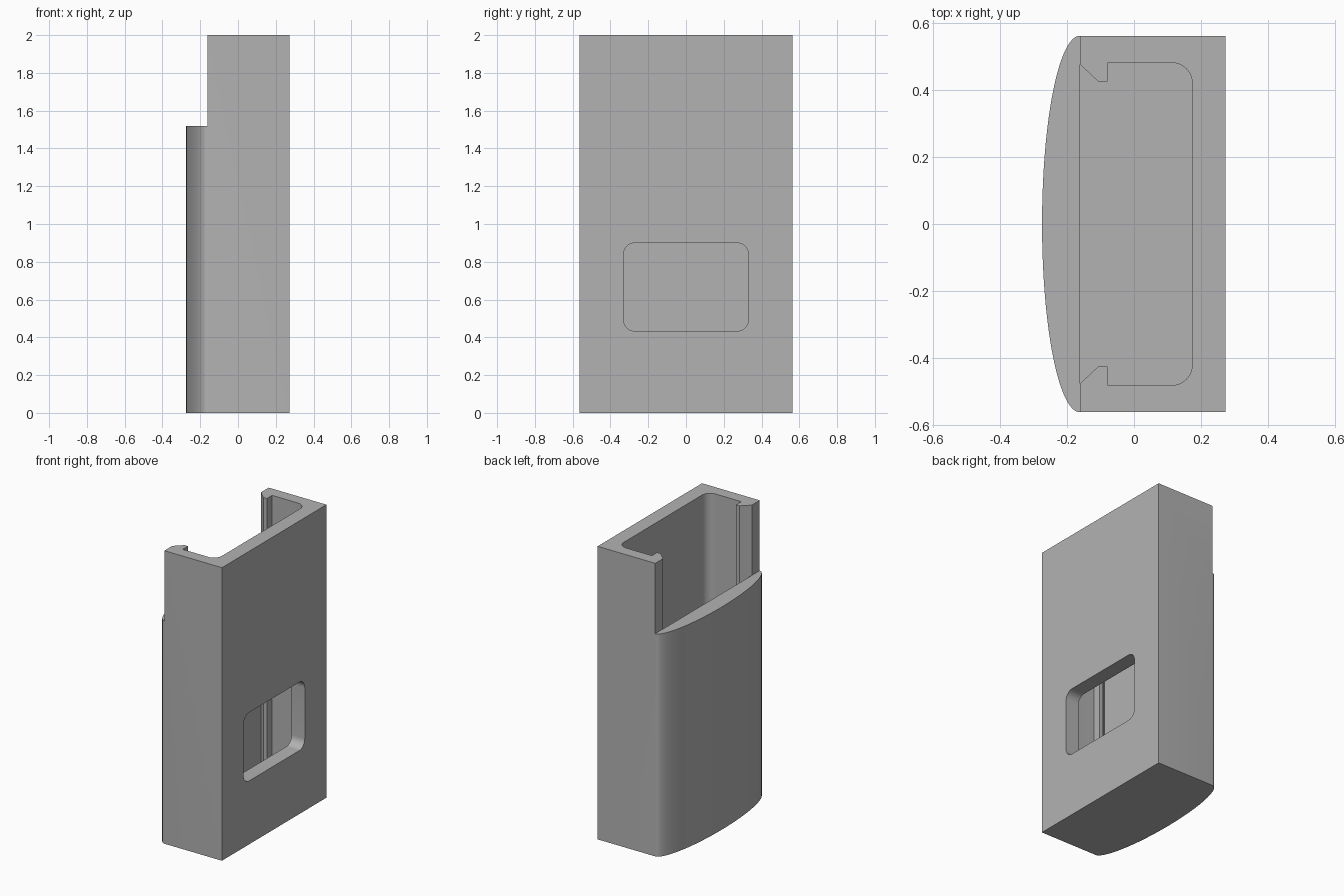
import bpy, bmesh
from math import sin, cos, pi, radians
from mathutils import Matrix, Vector

cube = bpy.data.objects.get("Cube")
if cube:
    bpy.data.objects.remove(cube, do_unlink=True)

grey = bpy.data.materials.new("plain grey")
grey.use_nodes = True
COLOUR = (0.45, 0.45, 0.45, 1)
grey.diffuse_color = COLOUR
grey.node_tree.nodes["Principled BSDF"].inputs["Base Color"].default_value = COLOUR

BACK, SPLIT, BULGE = 0.273, -0.162, 0.113   # x of back, of cover seam, cover depth
HALF, HEIGHT, COVER_TOP, FLOOR = 0.563, 2.0, 1.52, 0.1


def arc(cx, cy, rx, ry, start, end, steps):
    """Points along an elliptical arc, angles in degrees."""
    angles = [radians(start + (end - start) * i / steps) for i in range(steps + 1)]
    return [(cx + rx * cos(a), cy + ry * sin(a)) for a in angles]


def prism(name, profile, low, high, along_x=False):
    """Extrude a profile along z, or a (y, z) profile along x."""
    bm = bmesh.new()
    place = (lambda p, q: (low, p, q)) if along_x else (lambda p, q: (p, q, low))
    face = bm.faces.new([bm.verts.new(place(p, q)) for p, q in profile])
    top = bmesh.ops.extrude_face_region(bm, geom=[face])["geom"]
    step = Vector((high - low, 0, 0) if along_x else (0, 0, high - low))
    bmesh.ops.translate(bm, vec=step, verts=[v for v in top if isinstance(v, bmesh.types.BMVert)])
    bmesh.ops.recalc_face_normals(bm, faces=bm.faces)
    mesh = bpy.data.meshes.new(name)
    bm.to_mesh(mesh)
    bm.free()
    mesh.materials.append(grey)
    obj = bpy.data.objects.new(name, mesh)
    bpy.context.collection.objects.link(obj)
    return obj


# Case: square back, bowed front
case = prism("case", [(BACK, -HALF), (BACK, HALF)]
             + arc(SPLIT, 0, BULGE, HALF, 90, 270, 64), 0, HEIGHT)

# Pocket with rounded back corners and a hooked lip on each side
R = 0.06
half = [(SPLIT, 0.478), (-0.107, 0.426), (-0.08, 0.426), (-0.08, 0.482)]
half += arc(0.174 - R, 0.482 - R, R, R, 90, 0, 10)
pocket = prism("pocket_cutter", half + [(x, -y) for x, y in reversed(half)], FLOOR, HEIGHT + 0.2)

# Open space above the shorter front cover
notch = prism("notch_cutter", [(-0.5, -1), (SPLIT, -1), (SPLIT, 1), (-0.5, 1)],
              COVER_TOP, HEIGHT + 0.2)

# Rounded window through the back wall
WY, LOW, HIGH = 0.33, 0.433, 0.9
outline = []
for cy, cz, start in [(WY - R, HIGH - R, 0), (R - WY, HIGH - R, 90),
                      (R - WY, LOW + R, 180), (WY - R, LOW + R, 270)]:
    outline += arc(cy, cz, R, R, start, start + 90, 10)
window = prism("window_cutter", outline, 0.1, 0.5, along_x=True)

bpy.context.view_layer.objects.active = case
case.select_set(True)
for cutter in (notch, pocket, window):
    mod = case.modifiers.new(cutter.name, "BOOLEAN")
    mod.operation, mod.solver, mod.object = "DIFFERENCE", "EXACT", cutter
    bpy.ops.object.modifier_apply(modifier=mod.name)
    bpy.data.objects.remove(cutter, do_unlink=True)

bpy.ops.object.shade_smooth_by_angle(angle=radians(30))
